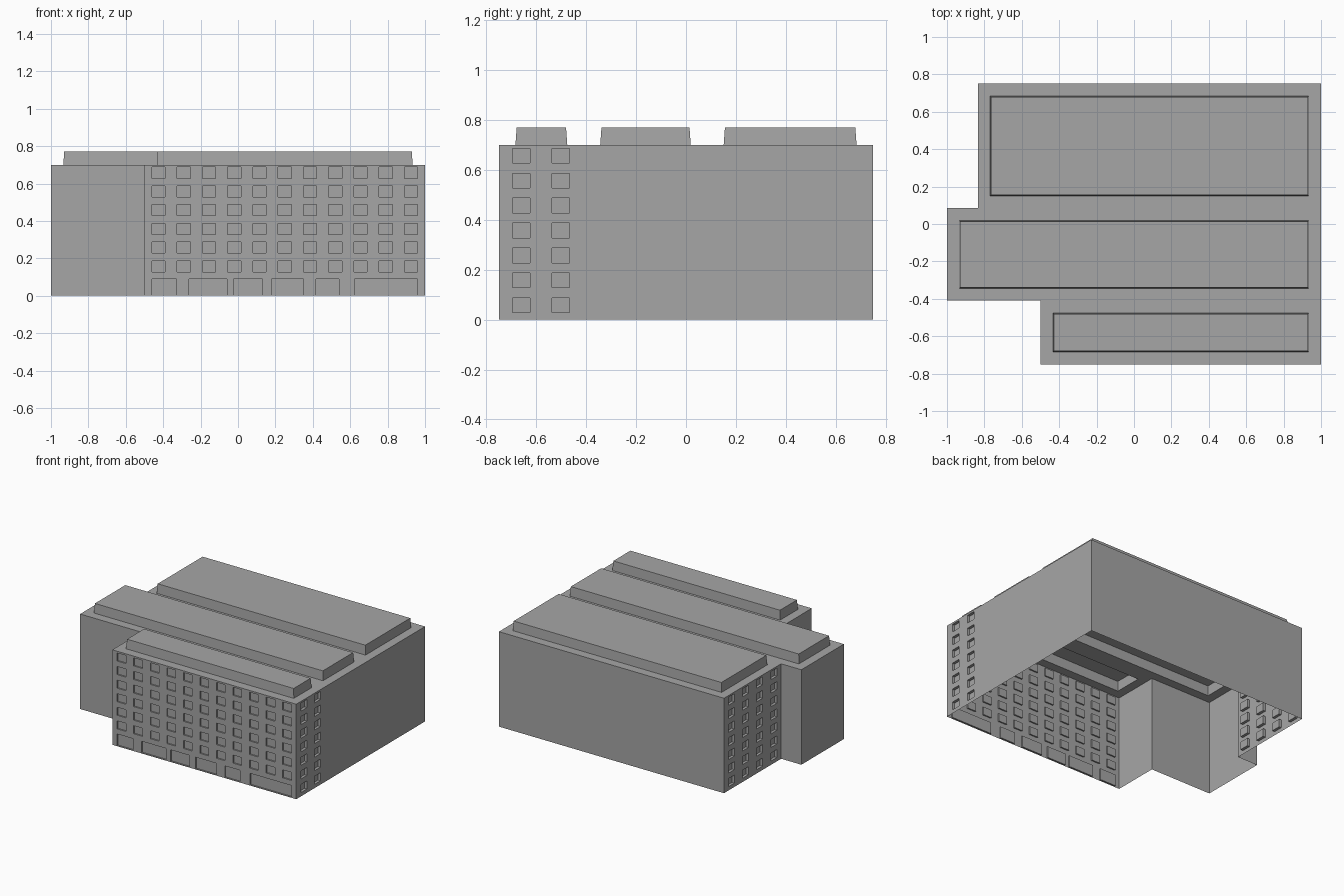
import bpy, bmesh
from mathutils import Vector

if "Cube" in bpy.data.objects:
    bpy.data.objects.remove(bpy.data.objects["Cube"], do_unlink=True)

# One concrete colour for the whole building
concrete = bpy.data.materials.new("concrete_grey")
concrete.use_nodes = True
grey = (0.38, 0.38, 0.38, 1)
concrete.diffuse_color = grey
concrete.node_tree.nodes["Principled BSDF"].inputs["Base Color"].default_value = grey

HEIGHT = 0.7
WINDOW = 0.07
ROWS = [(0.028 + 0.1 * i, 0.087 + 0.1 * i) for i in range(7)]


def finish(name, bm):
    mesh = bpy.data.meshes.new(name)
    bm.to_mesh(mesh)
    bm.free()
    mesh.materials.append(concrete)
    obj = bpy.data.objects.new(name, mesh)
    bpy.context.collection.objects.link(obj)


def columns(first, pitch, count):
    """Horizontal spans of evenly spaced windows, measured along the wall."""
    return [(first + pitch * i, first + pitch * i + WINDOW) for i in range(count)]


def breaks(low, high, spans):
    return [low] + [v for span in spans for v in span] + [high]


def wall(name, start, end, z0=0, z1=HEIGHT, cols=(), rows=(), depth=0.02):
    """Single skin wall, counterclockwise, with openings pushed inwards."""
    a, b = Vector((*start, 0)), Vector((*end, 0))
    along = (b - a).normalized()
    inward = Vector((-along.y, along.x, 0))
    us = breaks(0, (b - a).length, cols)
    zs = breaks(z0, z1, rows)
    bm = bmesh.new()
    grid = [[bm.verts.new(a + along * u + Vector((0, 0, z))) for u in us] for z in zs]
    panes = []
    for j in range(len(zs) - 1):
        for i in range(len(us) - 1):
            face = bm.faces.new((grid[j][i], grid[j][i + 1],
                                 grid[j + 1][i + 1], grid[j + 1][i]))
            if i % 2 and j % 2:
                panes.append(face)
    if panes:
        pushed = bmesh.ops.extrude_discrete_faces(bm, faces=panes)["faces"]
        for face in pushed:
            bmesh.ops.translate(bm, verts=face.verts, vec=inward * depth)
    finish(name, bm)


def roof(name, x0, x1, y0, y1, margin=0.066, rise=0.07, taper=0.005):
    """Flat roof with a raised, slightly tapered and hollow centre block."""
    bm = bmesh.new()
    top = bm.faces.new([bm.verts.new((x, y, HEIGHT)) for x, y in
                        ((x0, y0), (x1, y0), (x1, y1), (x0, y1))])
    cx, cy = (x0 + x1) / 2, (y0 + y1) / 2
    # Flat border first, then the sloped sides of the block
    for inset, lift in ((margin, 0), (taper, rise)):
        top = bmesh.ops.extrude_discrete_faces(bm, faces=[top])["faces"][0]
        for v in top.verts:
            v.co.x += inset if v.co.x < cx else -inset
            v.co.y += inset if v.co.y < cy else -inset
            v.co.z += lift
    finish(name, bm)


# Stepped footprint
LEFT, FRONT, BACK = 1.0, -0.75, 0.75
FRONT_X, MID_X, BACK_X = -0.5, -1.0, -0.835
STEP_1, STEP_2 = -0.41, 0.085

# Front wall: street level openings below, window grid above
shops = [(-0.46, -0.33), (-0.262, -0.06), (-0.025, 0.13),
         (0.18, 0.35), (0.418, 0.54), (0.623, 0.96)]
wall("front_ground_floor", (FRONT_X, FRONT), (LEFT, FRONT), z1=0.11,
     cols=[(s - FRONT_X, e - FRONT_X) for s, e in shops],
     rows=[(0.005, 0.09)], depth=0.01)
wall("front_upper_wall", (FRONT_X, FRONT), (LEFT, FRONT), z0=0.11,
     cols=columns(0.04, 0.135, 11), rows=ROWS[1:], depth=0.01)

# Side walls with windows
wall("left_front_wall", (LEFT, FRONT), (LEFT, STEP_1),
     cols=columns(0.055, 0.157, 2), rows=ROWS)
wall("right_back_wall", (BACK_X, BACK), (BACK_X, STEP_2),
     cols=columns(0.05, 0.165, 4), rows=ROWS)

# Plain walls
wall("left_plain_wall", (LEFT, STEP_1), (LEFT, BACK))
wall("back_wall", (LEFT, BACK), (BACK_X, BACK))
wall("back_step_wall", (BACK_X, STEP_2), (MID_X, STEP_2))
wall("right_middle_wall", (MID_X, STEP_2), (MID_X, STEP_1))
wall("front_step_wall", (MID_X, STEP_1), (FRONT_X, STEP_1))
wall("right_front_wall", (FRONT_X, STEP_1), (FRONT_X, FRONT))

# Roofs of the three wings
roof("front_roof", FRONT_X, LEFT, FRONT, STEP_1)
roof("middle_roof", MID_X, LEFT, STEP_1, STEP_2)
roof("back_roof", BACK_X, LEFT, STEP_2, BACK)
